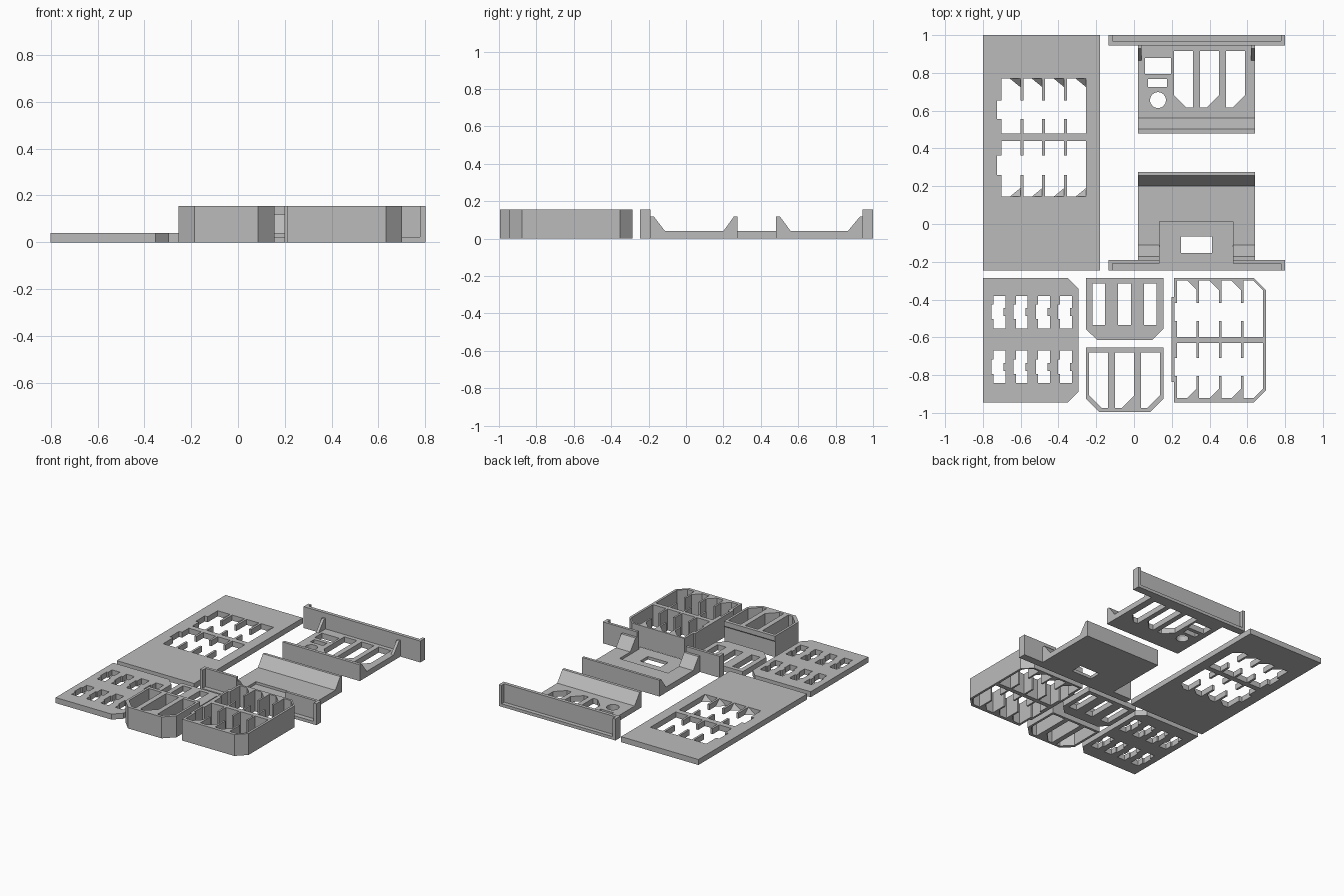
import bpy, bmesh, math

cube = bpy.data.objects.get("Cube")
if cube:
    bpy.data.objects.remove(cube)

grey = bpy.data.materials.new("plain_grey")
grey.use_nodes = True
COLOUR = (0.5, 0.5, 0.5, 1)
grey.diffuse_color = COLOUR
grey.node_tree.nodes["Principled BSDF"].inputs["Base Color"].default_value = COLOUR

THIN, TALL, LIP = 0.04, 0.155, 0.118


def finish(name, bm):
    """Clean a bmesh and link it as a grey object."""
    bmesh.ops.remove_doubles(bm, verts=bm.verts, dist=1e-5)
    bmesh.ops.recalc_face_normals(bm, faces=bm.faces)
    me = bpy.data.meshes.new(name)
    bm.to_mesh(me)
    bm.free()
    for p in me.polygons:
        p.use_smooth = False
    me.materials.append(grey)
    ob = bpy.data.objects.new(name, me)
    bpy.context.collection.objects.link(ob)
    return ob


def plate(name, outline, holes, z0, z1):
    """Extrude an outline with holes upward, as a filled curve."""
    cu = bpy.data.curves.new(name + "_curve", 'CURVE')
    cu.dimensions, cu.fill_mode, cu.extrude = '2D', 'BOTH', (z1 - z0) / 2
    for loop in [outline] + holes:
        sp = cu.splines.new('POLY')
        sp.points.add(len(loop) - 1)
        for pt, (x, y) in zip(sp.points, loop):
            pt.co = (x, y, 0, 1)
        sp.use_cyclic_u = True
    tmp = bpy.data.objects.new(name + "_curve", cu)
    bpy.context.collection.objects.link(tmp)
    dg = bpy.context.evaluated_depsgraph_get()
    me = bpy.data.meshes.new_from_object(tmp.evaluated_get(dg))
    bm = bmesh.new()
    bm.from_mesh(me)
    bmesh.ops.translate(bm, verts=bm.verts, vec=(0, 0, (z0 + z1) / 2))
    bpy.data.objects.remove(tmp)
    bpy.data.curves.remove(cu)
    bpy.data.meshes.remove(me)
    return finish(name, bm)


def prism(name, x0, x1, profile):
    """Extrude a y-z profile along x."""
    bm = bmesh.new()
    f = bm.faces.new([bm.verts.new((x0, y, z)) for y, z in profile])
    ext = bmesh.ops.extrude_face_region(bm, geom=[f])["geom"]
    bmesh.ops.translate(bm, vec=(x1 - x0, 0, 0),
                        verts=[v for v in ext if isinstance(v, bmesh.types.BMVert)])
    return finish(name, bm)


def rect(x0, y0, x1, y1, bl=0, br=0, tr=0, tl=0):
    """Rectangle with optional chamfers at each corner."""
    pts = [(x0, y0 + bl), (x0 + bl, y0), (x1 - br, y0), (x1, y0 + br),
           (x1, y1 - tr), (x1 - tr, y1), (x0 + tl, y1), (x0, y1 - tl)]
    return [p for i, p in enumerate(pts) if p != pts[i - 1]]


def block(name, x0, x1, y0, y1, z0, z1):
    return prism(name, x0, x1, [(y0, z0), (y1, z0), (y1, z1), (y0, z1)])


def bays(x0, pitch, w, far, f1, f2, near, notch, c):
    """Four bays joined by a middle passage, chamfered at the far side."""
    s = math.copysign(c, near - far)
    pts = []
    for i in range(4):
        a, b = x0 + i * pitch, x0 + i * pitch + w
        pts += [(a, f1)] if i else []
        pts += [(a, far), (b - c, far), (b, far + s)] if c else [(a, far), (b, far)]
        pts += [(b, f1)] if i < 3 else []
    for i in reversed(range(4)):
        a, b = x0 + i * pitch, x0 + i * pitch + w
        pts += [(b, f2)] if i < 3 else []
        pts += [(b, near), (a, near), (a, f2)]
    return pts + [(x0 - notch, f2), (x0 - notch, f1), (x0, f1)]


# Large base panel with two bay groups and sloped bay corners
plate("large_panel", rect(-0.8, -0.245, -0.18, 1.0),
      [bays(-0.702, 0.116, 0.1, 0.77, 0.655, 0.555, 0.48, 0.024, 0),
       bays(-0.702, 0.116, 0.1, 0.145, 0.26, 0.363, 0.44, 0.024, 0)], 0, THIN)
for y, d in ((0.77, -0.045), (0.145, 0.045)):
    for i in range(4):
        x = -0.602 + i * 0.116
        bm = bmesh.new()
        v = [bm.verts.new(p) for p in ((x, y, 0), (x - 0.055, y, 0), (x, y + d, 0), (x, y, THIN))]
        for tri in ((0, 1, 2), (0, 1, 3), (1, 2, 3), (0, 2, 3)):
            bm.faces.new([v[k] for k in tri])
        finish("bay_corner_slope", bm)


# Small lid with eight keyed holes
def keyed_hole(x, y):
    return [(x, y), (x, y + 0.048), (x - 0.011, y + 0.048), (x - 0.011, y + 0.125),
            (x, y + 0.125), (x, y + 0.172), (x + 0.063, y + 0.172), (x + 0.063, y + 0.108),
            (x + 0.052, y + 0.108), (x + 0.052, y + 0.064), (x + 0.063, y + 0.064),
            (x + 0.063, y)]


plate("keyed_lid", rect(-0.8, -0.945, -0.295, -0.285, br=0.057, tr=0.057),
      [keyed_hole(-0.743 + i * 0.117, y) for i in range(4) for y in (-0.552, -0.843)], 0, THIN)

# Three slot lid
plate("slot_lid", rect(-0.255, -0.615, 0.155, -0.285, bl=0.06, br=0.06),
      [rect(x, -0.535, x + 0.067, -0.315) for x in (-0.22, -0.084, 0.053)], 0, THIN)

# Three bay tray, with a small lip along the top of its back wall
plate("three_bay_tray", rect(-0.255, -0.995, 0.155, -0.662, bl=0.07, br=0.07),
      [rect(-0.238, -0.975, -0.137, -0.68, bl=0.068),
       rect(-0.1, -0.975, 0.001, -0.68, br=0.068),
       rect(0.037, -0.975, 0.138, -0.68, br=0.068)], 0, TALL)
prism("tray_back_lip", -0.255, 0.155,
      [(-0.664, 0.11), (-0.655, 0.12), (-0.655, TALL), (-0.664, TALL)])

# Eight bay tray with a shallow bulge on its left wall
outline = rect(0.212, -0.945, 0.7, -0.285, br=0.067, tr=0.067)
outline += [(0.212, -0.386), (0.199, -0.386), (0.199, -0.836), (0.212, -0.836)]
plate("eight_bay_tray", outline,
      [bays(0.228, 0.117, 0.104, -0.3, -0.418, -0.513, -0.598, 0.014, 0.05),
       bays(0.228, 0.117, 0.104, -0.922, -0.805, -0.71, -0.63, 0.014, 0.05)], 0, TALL)

# Rear bracket: slotted floor, front lip, corner gussets and framed back wall
LEFT, RIGHT, A, B = -0.135, 0.8, 0.02, 0.64
circle = [(0.127 + 0.042 * math.cos(t * math.tau / 32),
           0.656 + 0.042 * math.sin(t * math.tau / 32)) for t in range(32)]
plate("rear_bracket_floor", rect(A, 0.48, B, 0.95),
      [rect(0.058, 0.795, 0.196, 0.878), rect(0.074, 0.725, 0.175, 0.767), circle,
       rect(0.212, 0.617, 0.312, 0.915, bl=0.065),
       rect(0.35, 0.617, 0.45, 0.915, br=0.065),
       rect(0.487, 0.617, 0.587, 0.915, br=0.065)], 0, THIN)
prism("rear_bracket_lip", A, B, [(0.48, THIN), (0.56, THIN), (0.502, LIP), (0.48, LIP)])
for x in (A, B - 0.02):
    prism("rear_gusset", x, x + 0.02, [(0.865, THIN), (0.95, THIN), (0.95, LIP), (0.93, LIP)])
block("rear_wall", LEFT, RIGHT, 0.945, 0.97, 0, TALL)
block("rear_wall_ledge", LEFT, RIGHT, 0.97, 1.0, 0, 0.022)
for x in (LEFT, RIGHT - 0.022):
    block("rear_wall_end", x, x + 0.022, 0.97, 1.0, 0.022, TALL)

# Front bracket: stepped floor with window and recess, back lip
C, D = 0.135, 0.525
plate("front_bracket_base",
      [(LEFT, -0.245), (RIGHT, -0.245), (RIGHT, -0.19), (B, -0.19), (B, 0.275),
       (A, 0.275), (A, -0.19), (LEFT, -0.19)],
      [rect(0.25, -0.153, 0.413, -0.065)], 0, 0.022)
plate("front_bracket_floor",
      [(A, -0.2), (C, -0.2), (C, 0.012), (D, 0.012), (D, -0.2), (B, -0.2),
       (B, 0.275), (A, 0.275)], [], 0.022, THIN)
prism("front_bracket_lip", A, B, [(0.2, THIN), (0.275, THIN), (0.275, LIP), (0.256, LIP)])

# Split front wall with wide gussets and end flanges
for x0, x1, g0, g1, e in ((LEFT, C, A, C, LEFT), (D, RIGHT, D, B, RIGHT - 0.022)):
    block("front_wall", x0, x1, -0.21, -0.19, 0.022, TALL)
    block("front_wall_end", e, e + 0.022, -0.245, -0.21, 0.022, TALL)
    prism("front_gusset", g0, g1,
          [(-0.2, THIN), (-0.112, THIN), (-0.172, LIP), (-0.2, LIP)])
